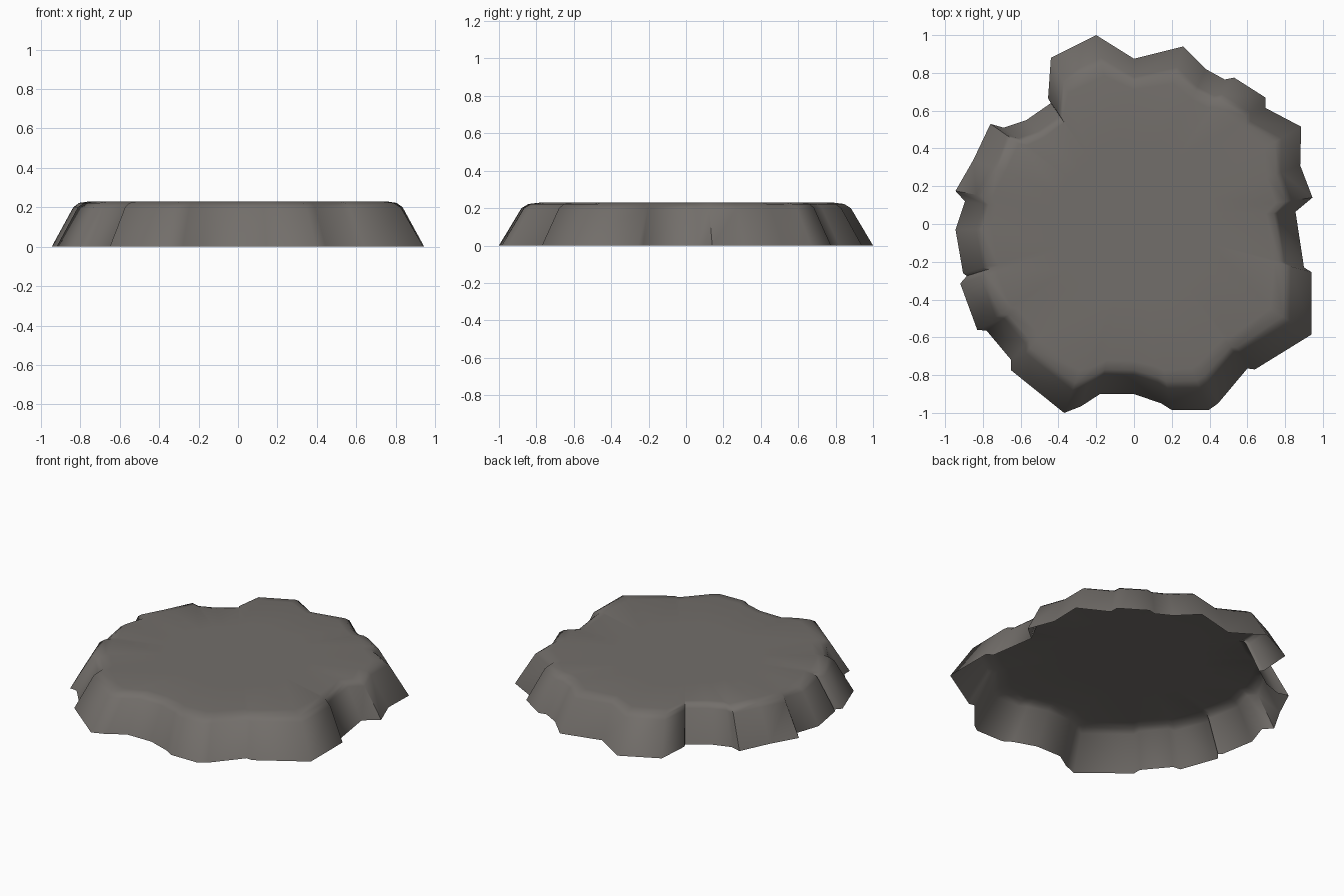
import bpy, bmesh
from mathutils import Vector

# jagged ground outline of the slab, clockwise from the back
OUTLINE = [
    (-0.20, 1.0), (0, 0.875), (0.26, 0.94), (0.38, 0.82), (0.48, 0.765), (0.53, 0.775),
    (0.695, 0.67), (0.695, 0.615), (0.885, 0.515), (0.88, 0.31), (0.945, 0.14),
    (0.855, 0.065), (0.90, -0.23), (0.94, -0.255), (0.94, -0.585), (0.64, -0.77),
    (0.60, -0.765), (0.445, -0.95), (0.395, -0.985), (0.20, -0.985), (0.145, -0.95),
    (0, -0.90), (-0.18, -0.90), (-0.28, -0.965), (-0.37, -1.0), (-0.65, -0.775),
    (-0.65, -0.72), (-0.78, -0.565), (-0.83, -0.56), (-0.92, -0.315), (-0.885, -0.275),
    (-0.905, -0.26), (-0.945, -0.03), (-0.895, 0.12), (-0.945, 0.175), (-0.85, 0.34),
    (-0.76, 0.53), (-0.69, 0.51), (-0.57, 0.55), (-0.44, 0.64), (-0.455, 0.665),
    (-0.44, 0.88)]

# rings from ground to top: height, scale, pull toward a round shape
RINGS = [(0.0, 1.0, 0.0), (0.20, 0.885, 0.05), (0.222, 0.855, 0.12),
         (0.23, 0.80, 0.25), (0.23, 0.45, 0.6)]
MEAN_R = 0.93

bm = bmesh.new()
rings = []
for z, scale, rounding in RINGS:
    ring = []
    for x, y in OUTLINE:
        p = Vector((x, y))
        r = p.length * (1 - rounding) + MEAN_R * rounding
        q = p.normalized() * r * scale
        ring.append(bm.verts.new((q.x, q.y, z)))
    rings.append(ring)

# sloping wall, rounded shoulder and flat top; the underside stays open
n = len(OUTLINE)
for a, b in zip(rings, rings[1:]):
    for i in range(n):
        j = (i + 1) % n
        bm.faces.new((a[j], a[i], b[i], b[j]))
centre = bm.verts.new((0, 0, 0.23))
for i in range(n):
    bm.faces.new((rings[-1][(i + 1) % n], rings[-1][i], centre))

mesh = bpy.data.meshes.new("rock_slab")
bm.to_mesh(mesh)
bm.free()
slab = bpy.data.objects.new("rock_slab", mesh)
bpy.context.collection.objects.link(slab)

stone = bpy.data.materials.new("warm grey stone")
stone.diffuse_color = (0.17, 0.157, 0.145, 1)
mesh.materials.append(stone)

# soft shading, with sharp cracks kept
bpy.context.view_layer.objects.active = slab
slab.select_set(True)
bpy.ops.object.shade_smooth_by_angle(angle=1.05)
